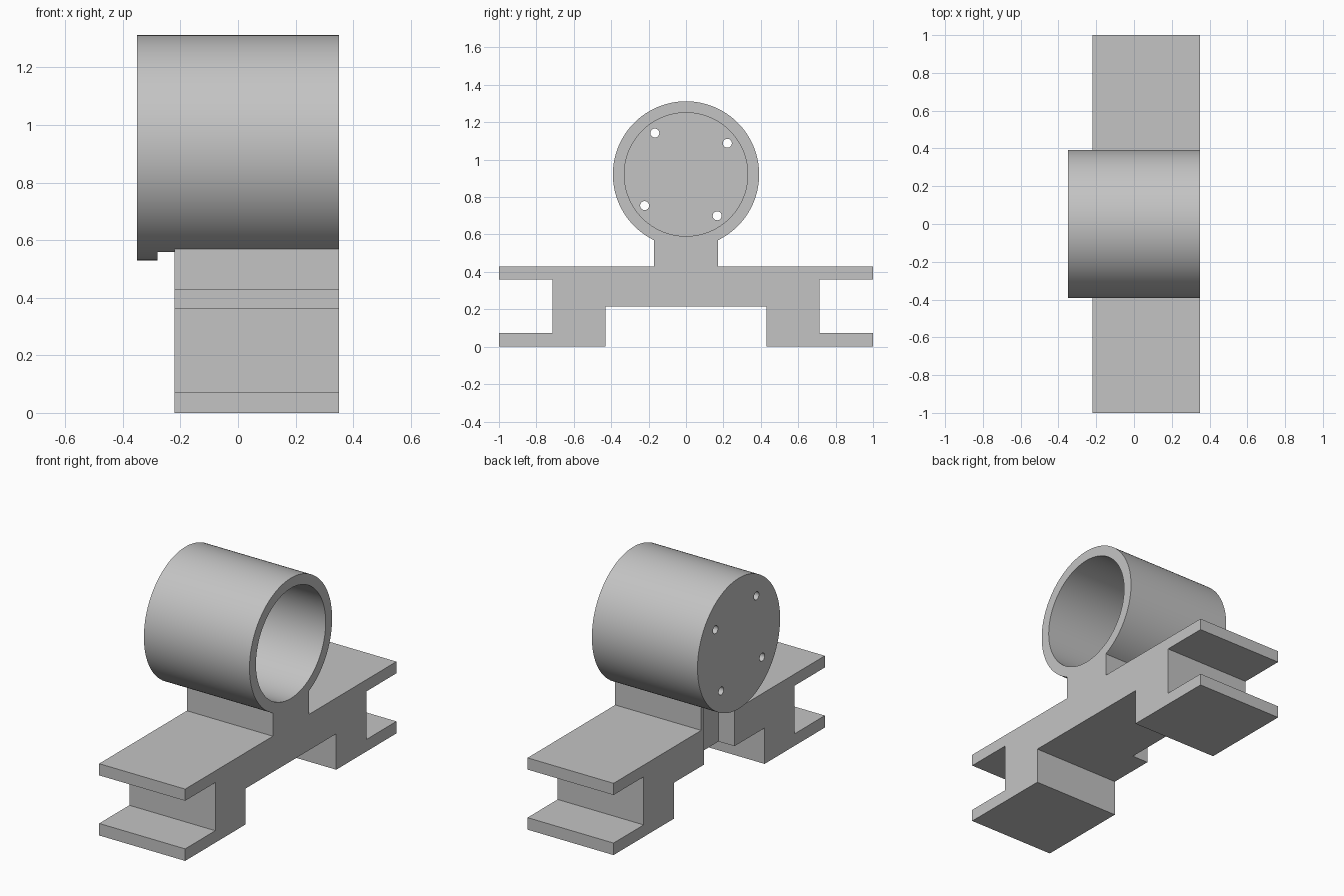
import bpy, bmesh, math
from mathutils import Matrix, Vector

cube = bpy.data.objects.get("Cube")
if cube:
    bpy.data.objects.remove(cube, do_unlink=True)

BACK, OPEN = -0.35, 0.35      # ends of the drum along x
BASE_BACK = -0.22             # rear face of the base
AXIS_Z, OUTER, BORE = 0.921, 0.391, 0.33
WALL = 0.07

grey = bpy.data.materials.new("plain grey")
grey.use_nodes = True
colour = (0.55, 0.55, 0.55, 1)
grey.diffuse_color = colour
grey.node_tree.nodes["Principled BSDF"].inputs["Base Color"].default_value = colour


def finish(name, bm):
    bmesh.ops.recalc_face_normals(bm, faces=bm.faces)
    mesh = bpy.data.meshes.new(name)
    bm.to_mesh(mesh)
    bm.free()
    mesh.materials.append(grey)
    obj = bpy.data.objects.new(name, mesh)
    bpy.context.collection.objects.link(obj)
    return obj


def extrude_profile(name, points, x0, x1):
    bm = bmesh.new()
    face = bm.faces.new([bm.verts.new((x0, y, z)) for y, z in points])
    new = bmesh.ops.extrude_face_region(bm, geom=[face])["geom"]
    verts = [v for v in new if isinstance(v, bmesh.types.BMVert)]
    bmesh.ops.translate(bm, verts=verts, vec=(x1 - x0, 0, 0))
    return finish(name, bm)


def rod(name, y, z, radius, x0, x1, sides):
    bm = bmesh.new()
    place = Matrix.Translation(Vector(((x0 + x1) / 2, y, z))) @ Matrix.Rotation(math.pi / 2, 4, 'Y')
    bmesh.ops.create_cone(bm, cap_ends=True, segments=sides, radius1=radius,
                          radius2=radius, depth=x1 - x0, matrix=place)
    return finish(name, bm)


def combine(target, tool, operation):
    mod = target.modifiers.new(operation.lower(), 'BOOLEAN')
    mod.operation, mod.solver, mod.object = operation, 'EXACT', tool
    tool.hide_render = True
    bpy.context.view_layer.objects.active = target
    bpy.ops.object.modifier_apply(modifier=mod.name)
    bpy.data.objects.remove(tool, do_unlink=True)


# Base: half outline from the bridge underside round to the neck, mirrored
half = [(0.43, 0.215), (0.43, 0), (1, 0), (1, 0.072), (0.715, 0.072),
        (0.715, 0.36), (1, 0.36), (1, 0.43), (0.17, 0.43), (0.17, 0.58)]
outline = half + [(-y, z) for y, z in reversed(half)]
holder = extrude_profile("drum_holder", outline, BASE_BACK, OPEN)

# Drum joined to the neck, then bored out from the open end
combine(holder, rod("drum", 0, AXIS_Z, OUTER, BACK, OPEN, 128), 'UNION')
combine(holder, rod("bore_cutter", 0, AXIS_Z, BORE, BACK + WALL, OPEN + 0.1, 128), 'DIFFERENCE')

# Vertical slot behind the neck, up through the drum wall
slot = [(-0.145, 0.1), (0.145, 0.1), (0.145, 0.68), (-0.145, 0.68)]
combine(holder, extrude_profile("slot_cutter", slot, BACK + WALL, -0.114), 'DIFFERENCE')

# Four screw holes in the closed end
for i in range(4):
    a = math.radians(37 + 90 * i)
    hole = rod("hole_cutter", 0.277 * math.cos(a), AXIS_Z + 0.277 * math.sin(a),
               0.024, BACK - 0.1, BACK + WALL + 0.1, 24)
    combine(holder, hole, 'DIFFERENCE')

bpy.ops.object.select_all(action='DESELECT')
holder.select_set(True)
bpy.context.view_layer.objects.active = holder
bpy.ops.object.shade_smooth_by_angle(angle=math.radians(30))
